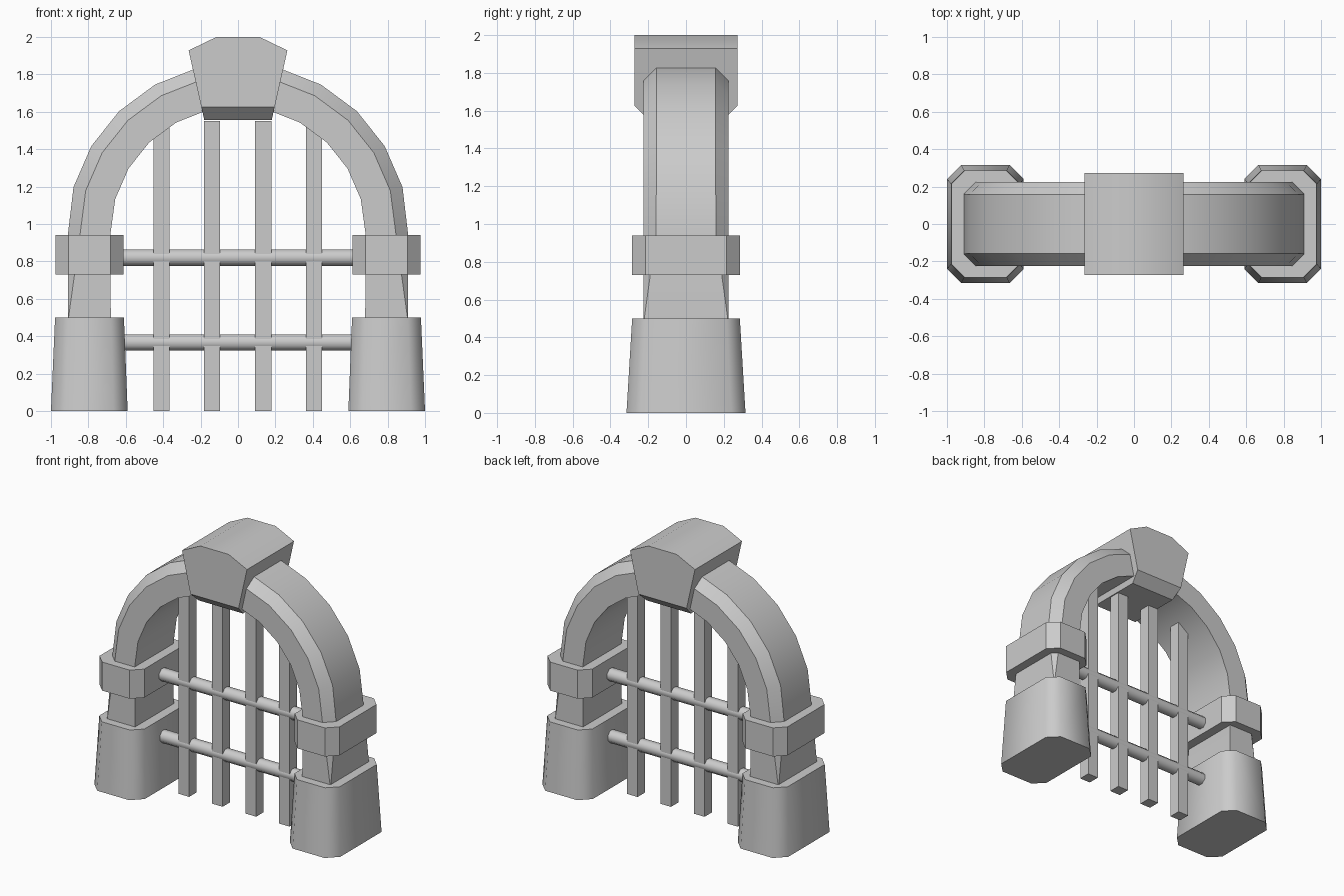
import bpy, bmesh, math

if "Cube" in bpy.data.objects:
    bpy.data.objects.remove(bpy.data.objects["Cube"])


def make_object(name, bm, smooth=None, mirror=False):
    bmesh.ops.recalc_face_normals(bm, faces=bm.faces)
    me = bpy.data.meshes.new(name)
    bm.to_mesh(me)
    bm.free()
    ob = bpy.data.objects.new(name, me)
    bpy.context.collection.objects.link(ob)
    bpy.ops.object.select_all(action='DESELECT')
    ob.select_set(True)
    bpy.context.view_layer.objects.active = ob
    if smooth:
        bpy.ops.object.shade_smooth_by_angle(angle=math.radians(smooth))
    if mirror:
        mod = ob.modifiers.new("mirror", 'MIRROR')
        mod.use_axis[0] = True
    return ob


def loft(name, rings, **kw):
    """Skin a list of equal-length closed rings and cap both ends."""
    bm = bmesh.new()
    rows = [[bm.verts.new(p) for p in r] for r in rings]
    n = len(rows[0])
    for a, b in zip(rows, rows[1:]):
        for i in range(n):
            j = (i + 1) % n
            bm.faces.new((a[i], a[j], b[j], b[i]))
    bm.faces.new(rows[0])
    bm.faces.new(rows[-1])
    return make_object(name, bm, **kw)


def octagon(x0, x1, y, c, z):
    """Rectangle with cut corners at height z."""
    return [(x0 + c, -y, z), (x1 - c, -y, z), (x1, -y + c, z), (x1, y - c, z),
            (x1 - c, y, z), (x0 + c, y, z), (x0, y - c, z), (x0, -y + c, z)]


# Tapered pillar feet and collars, mirrored left to right
loft("pillar_foot", [octagon(0.59, 1.0, 0.315, 0.075, 0),
                     octagon(0.61, 0.978, 0.285, 0.07, 0.5)], smooth=50, mirror=True)
loft("pillar_collar", [octagon(0.612, 0.976, 0.285, 0.07, 0.73),
                       octagon(0.612, 0.976, 0.285, 0.07, 0.94)], mirror=True)


# Shaft and arch: one sweep whose outer corners are cut, growing up the shaft
def arch_ring(ox, oz, ix, iz, c):
    w = 0.225
    length = math.hypot(ix - ox, iz - oz)
    mx, mz = ox + (ix - ox) / length * c, oz + (iz - oz) / length * c
    return [(ix, -w, iz), (mx, -w, mz), (ox, -w + c, oz),
            (ox, w - c, oz), (mx, w, mz), (ix, w, iz)]


rings = [arch_ring(0.91, 0.45, 0.68, 0.45, 0.002),
         arch_ring(0.91, 0.5, 0.68, 0.5, 0.004),
         arch_ring(0.91, 0.94, 0.683, 0.94, 0.065)]
for deg in (16, 31, 46, 61, 76, 89.9):
    s, c = math.sin(math.radians(deg)), math.cos(math.radians(deg))
    rings.append(arch_ring(0.915 * c, 0.945 + 0.915 * s,
                           0.683 * c, 0.945 + 0.683 * s, 0.068))
loft("arch", rings, smooth=40, mirror=True)

# Keystone: front outline lofted through depth, bottom edges cut at front and back
def keystone_ring(y, bottom):
    hw = 0.18 + (bottom - 1.555) * 0.225
    return [(-hw, y, bottom), (hw, y, bottom), (0.264, y, 1.928),
            (0.115, y, 2.0), (-0.115, y, 2.0), (-0.264, y, 1.928)]


loft("keystone", [keystone_ring(-0.273, 1.625), keystone_ring(-0.2, 1.555),
                  keystone_ring(0.2, 1.555), keystone_ring(0.273, 1.625)], smooth=30)

# Upright gate bars, square in section
r = 0.043
for i, x in enumerate((-0.41, -0.138, 0.135, 0.407)):
    loft(f"gate_bar_{i + 1}",
         [[(x - r, -r, z), (x + r, -r, z), (x + r, r, z), (x - r, r, z)] for z in (0, 1.55)])

# Round cross rails
for i, z in enumerate((0.367, 0.82)):
    loft(f"gate_rail_{i + 1}",
         [[(x, 0.047 * math.cos(math.pi / 4 * (k + 0.5)),
            z + 0.047 * math.sin(math.pi / 4 * (k + 0.5))) for k in range(8)]
          for x in (-0.64, 0.64)], smooth=50)
